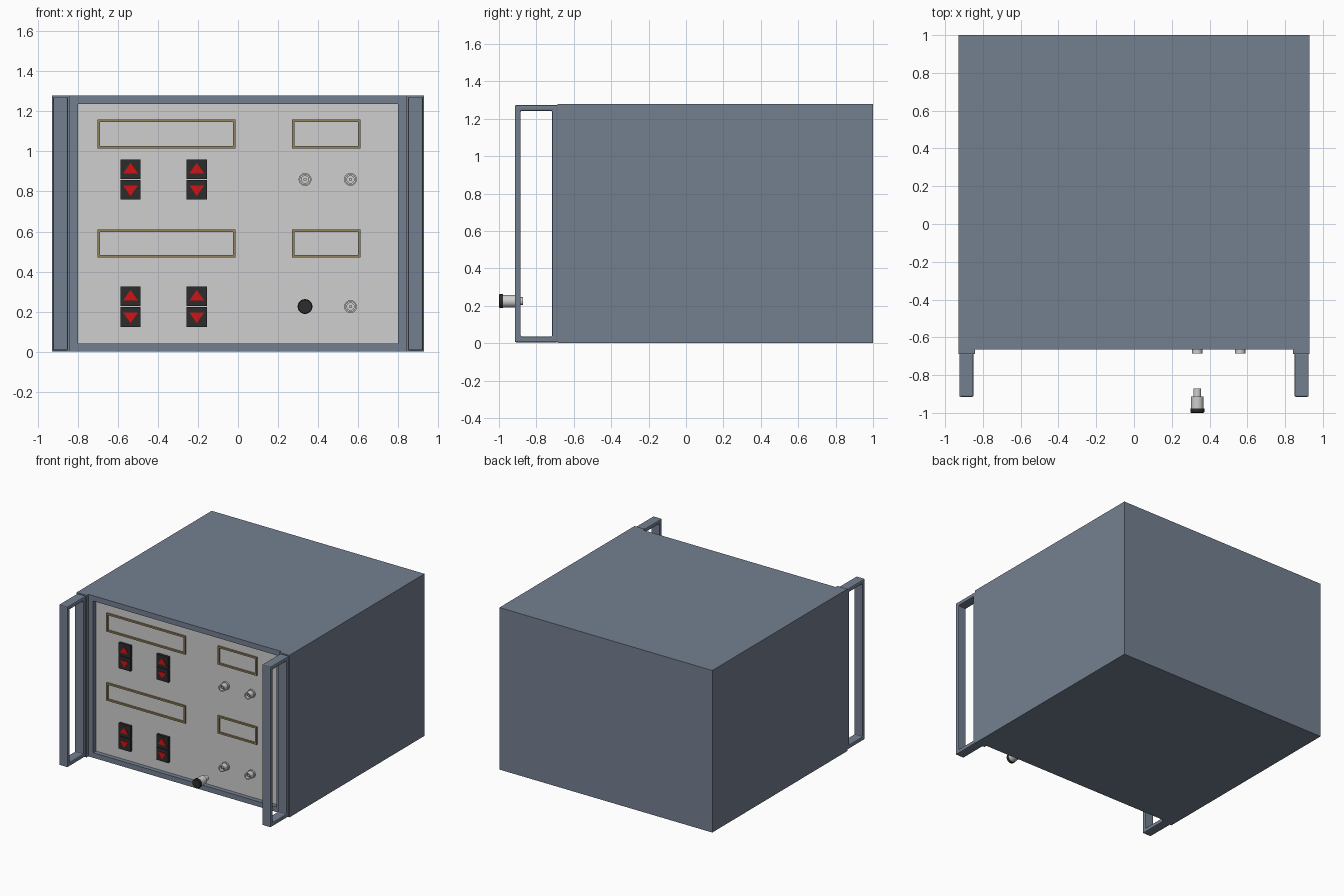
import bpy, bmesh, math
from mathutils import Matrix

if "Cube" in bpy.data.objects:
    bpy.data.objects.remove(bpy.data.objects["Cube"])

def mat(name, r, g, b):
    m = bpy.data.materials.new(name)
    m.diffuse_color = (r, g, b, 1)
    m.use_nodes = True
    m.node_tree.nodes["Principled BSDF"].inputs["Base Color"].default_value = m.diffuse_color
    return m

BLUE = mat("slate_blue", 0.175, 0.215, 0.28)
PANEL = mat("panel_grey", 0.62, 0.62, 0.62)
BRASS = mat("dull_brass", 0.30, 0.235, 0.11)
BLACK = mat("black", 0.025, 0.025, 0.025)
RED = mat("red", 0.65, 0.006, 0.006)
METAL = mat("metal", 0.62, 0.62, 0.60)

def finish(name, bm, m):
    bmesh.ops.recalc_face_normals(bm, faces=bm.faces)
    me = bpy.data.meshes.new(name)
    bm.to_mesh(me)
    bm.free()
    me.materials.append(m)
    ob = bpy.data.objects.new(name, me)
    bpy.context.collection.objects.link(ob)
    return ob

def box(name, x, y, z, m):
    """Box from (min, max) pairs."""
    bm = bmesh.new()
    bmesh.ops.create_cube(bm, size=1)
    for v in bm.verts:
        v.co = [r[0] if c < 0 else r[1] for c, r in zip(v.co, (x, y, z))]
    return finish(name, bm, m)

def prism(name, pts, y0, y1, m):
    """Extrude an (x, z) outline along y."""
    bm = bmesh.new()
    f = bm.faces.new([bm.verts.new((x, y0, z)) for x, z in pts])
    new = bmesh.ops.extrude_face_region(bm, geom=[f])["geom"]
    for v in new:
        if isinstance(v, bmesh.types.BMVert):
            v.co.y = y1
    return finish(name, bm, m)

def ring(name, a, b, t, d0, d1, m, axis="y"):
    """Rectangular frame with bar width t, deep from d0 to d1 along axis."""
    bm = bmesh.new()
    def loop(i, d):
        pts = [(a[0]+i, b[0]+i), (a[1]-i, b[0]+i), (a[1]-i, b[1]-i), (a[0]+i, b[1]-i)]
        return [bm.verts.new((p, d, q) if axis == "y" else (d, p, q)) for p, q in pts]
    loops = [loop(0, d0), loop(0, d1), loop(t, d1), loop(t, d0)]
    for k in range(4):
        A, B = loops[k], loops[(k+1) % 4]
        for i in range(4):
            j = (i+1) % 4
            bm.faces.new((A[i], A[j], B[j], B[i]))
    return finish(name, bm, m)

def lathe(name, prof, x, z, m, n=32):
    """Spin a (radius, y) profile around an axis along y."""
    bm = bmesh.new()
    vs = [bm.verts.new((r, y, 0)) for r, y in prof]
    es = [bm.edges.new(p) for p in zip(vs, vs[1:])]
    bmesh.ops.spin(bm, geom=vs+es, cent=(0, 0, 0), axis=(0, 1, 0), angle=2*math.pi, steps=n)
    bmesh.ops.remove_doubles(bm, verts=bm.verts, dist=1e-5)
    bmesh.ops.transform(bm, matrix=Matrix.Translation((x, 0, z)), verts=bm.verts)
    ob = finish(name, bm, m)
    bpy.ops.object.select_all(action='DESELECT')
    bpy.context.view_layer.objects.active = ob
    ob.select_set(True)
    bpy.ops.object.shade_smooth_by_angle(angle=math.radians(35))
    return ob

P = -0.63  # front panel plane

# case: open-front box with a lip around the recessed panel
bm = bmesh.new()
bmesh.ops.create_cube(bm, size=1)
for v in bm.verts:
    v.co = (0.93*(1 if v.co.x > 0 else -1), 1 if v.co.y > 0 else -0.665, 1.28 if v.co.z > 0 else 0)
front = min(bm.faces, key=lambda f: f.calc_center_median().y)
hole = bmesh.ops.extrude_face_region(bm, geom=[front])["geom"]
bmesh.ops.delete(bm, geom=[front], context='FACES_ONLY')
inner = [v for v in hole if isinstance(v, bmesh.types.BMVert)]
for v in inner:
    v.co.x = math.copysign(0.8, v.co.x)
    v.co.z = 1.238 if v.co.z > 0.6 else 0.04
cap = [f for f in hole if isinstance(f, bmesh.types.BMFace)]
back = bmesh.ops.extrude_face_region(bm, geom=cap)["geom"]
bmesh.ops.delete(bm, geom=cap, context='FACES_ONLY')
for v in back:
    if isinstance(v, bmesh.types.BMVert):
        v.co.y = P + 0.01
finish("case", bm, BLUE)
box("front_panel", (-0.8, 0.8), (P, P+0.008), (0.04, 1.238), PANEL)

# rack ears and handles on both sides
for s, side in ((-1, "left"), (1, "right")):
    box(side + "_ear", sorted((s*0.842, s*0.93)), (-0.687, -0.66), (0, 1.28), BLUE)
    h = ring(side + "_handle", (-0.915, -0.685), (0.005, 1.273), 0.031, s*0.85, s*0.925, BLUE, "x")
    bev = h.modifiers.new("bevel", 'BEVEL')
    bev.width, bev.segments = 0.007, 2

# display frames
for z0, z1 in ((1.015, 1.16), (0.47, 0.61)):
    for x0, x1 in ((-0.702, -0.013), (0.27, 0.612)):
        ring("display_frame", (x0, x1), (z0, z1), 0.013, P+0.002, P-0.012, BRASS)

# up/down switches with red arrows
for zc in (0.86, 0.225):
    for xc in (-0.537, -0.206):
        for s in (1, -1):
            box("switch_button", (xc-0.051, xc+0.051), (P-0.02, P+0.002),
                sorted((zc+s*0.002, zc+s*0.101)), BLACK)
            prism("switch_arrow", [(xc-0.037, zc+s*0.03), (xc+0.037, zc+s*0.03), (xc, zc+s*0.083)],
                  P-0.018, P-0.024, RED)

# sockets: flange, hollow barrel, centre pin
for zc in (0.86, 0.225):
    for xc in (0.335, 0.562):
        lathe("socket", [(0.032, P), (0.032, P-0.012), (0.027, P-0.012), (0.027, P-0.055),
                         (0.018, P-0.055), (0.018, P-0.02), (0.008, P-0.02),
                         (0.008, P-0.045), (0, P-0.045)], xc, zc, METAL)

# detached plug in front of the lower left socket
lathe("plug_body", [(0, -0.98), (0.033, -0.98), (0.033, -0.912), (0.021, -0.912),
                    (0.021, -0.872), (0.015, -0.872), (0.015, -0.9), (0, -0.9)], 0.335, 0.225, METAL)
lathe("plug_cap", [(0, -1), (0.033, -1), (0.037, -0.996), (0.037, -0.978), (0, -0.978)],
      0.335, 0.225, BLACK)
